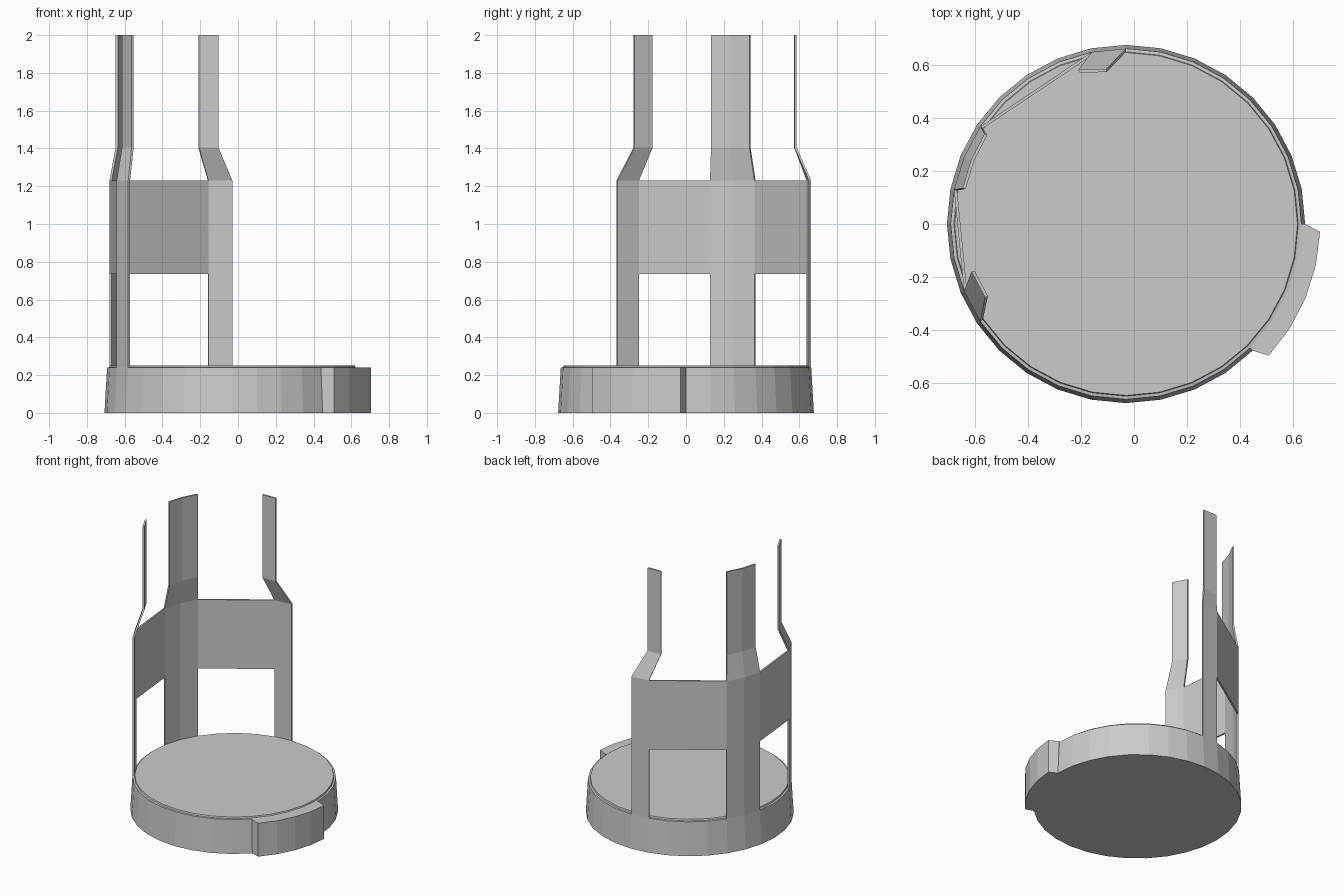
import bpy
import math

if "Cube" in bpy.data.objects:
    bpy.data.objects.remove(bpy.data.objects["Cube"])

CX = -0.03            # axis of the round base
STEP = 360 / 32       # the base has 32 sides
R_POST = 0.663
THICK = 0.012


def polar(r, deg):
    a = math.radians(deg)
    return (CX + r * math.cos(a), r * math.sin(a))


def add_mesh(name, verts, faces):
    me = bpy.data.meshes.new(name)
    me.from_pydata(verts, [], faces)
    me.update()
    ob = bpy.data.objects.new(name, me)
    bpy.context.collection.objects.link(ob)
    return ob


def wall(name, rows):
    """Thin sheet: rows of (z, [xy, ...]) running anticlockwise, thickened inward."""
    m, n = len(rows), len(rows[0][1])
    outer, inner = [], []
    for z, pts in rows:
        for x, y in pts:
            k = 1 - THICK / math.hypot(x - CX, y)
            outer.append((x, y, z))
            inner.append((CX + (x - CX) * k, y * k, z))
    N = m * n
    faces = []
    for j in range(m - 1):
        for i in range(n - 1):
            a = j * n + i
            quad = (a, a + 1, a + n + 1, a + n)
            faces += [quad, tuple(v + N for v in reversed(quad))]
        a, b = j * n, j * n + n - 1
        faces += [(a, a + n, a + n + N, a + N), (b, b + N, b + n + N, b + n)]
    for i in range(n - 1):
        a, t = i, (m - 1) * n + i
        faces += [(a, a + N, a + 1 + N, a + 1), (t, t + 1, t + 1 + N, t + N)]
    return add_mesh(name, outer + inner, faces)


# round base with a small stepped lip
profile = [(0.677, 0), (0.663, 0.24), (0.651, 0.242), (0.648, 0.252)]
verts = [(*polar(r, i * STEP), z) for r, z in profile for i in range(32)]
faces = [tuple(reversed(range(32))), tuple(range(96, 128))]
for j in range(3):
    for i in range(32):
        k = (i + 1) % 32
        faces.append((j * 32 + i, j * 32 + k, j * 32 + 32 + k, j * 32 + 32 + i))
add_mesh("round_base", verts, faces)

# raised tab on the side of the base
inside = [polar(0.65, -45 + i * STEP) for i in range(5)]
edge = [polar(0.676, -45), polar(0.676, 0)]
outside = [polar(0.734, -42.7 + i * 10.1) for i in range(5)]
loop = [edge[0]] + outside + [edge[1]] + inside[::-1]
n = len(loop)
verts = [(x, y, z) for z in (0, 0.24) for x, y in loop]
faces = [tuple(reversed(range(n))), tuple(range(n, 2 * n))]
faces += [(i, (i + 1) % n, (i + 1) % n + n, i + n) for i in range(n)]
add_mesh("side_tab", verts, faces)

# uprights: straight foot, inward bend, straight top
uprights = {
    "back_post": ([8, 9], [(-0.105, 0.586), (-0.21, 0.584)]),
    "middle_post": ([13, 14, 15], [(-0.565, 0.342), (-0.617, 0.24), (-0.648, 0.135)]),
    "front_post": ([18, 19], [(-0.614, -0.18), (-0.563, -0.278)]),
}
for name, (steps, top) in uprights.items():
    foot = [polar(R_POST, s * STEP) for s in steps]
    wall(name, [(0.235, foot), (0.735, foot), (1.23, foot), (1.405, top), (2.0, top)])

# flat panels joining the uprights
for name, a, b in (("back_panel", 9, 13), ("front_panel", 15, 18)):
    ends = [polar(R_POST, a * STEP), polar(R_POST, b * STEP)]
    wall(name, [(0.735, ends), (1.23, ends)])
